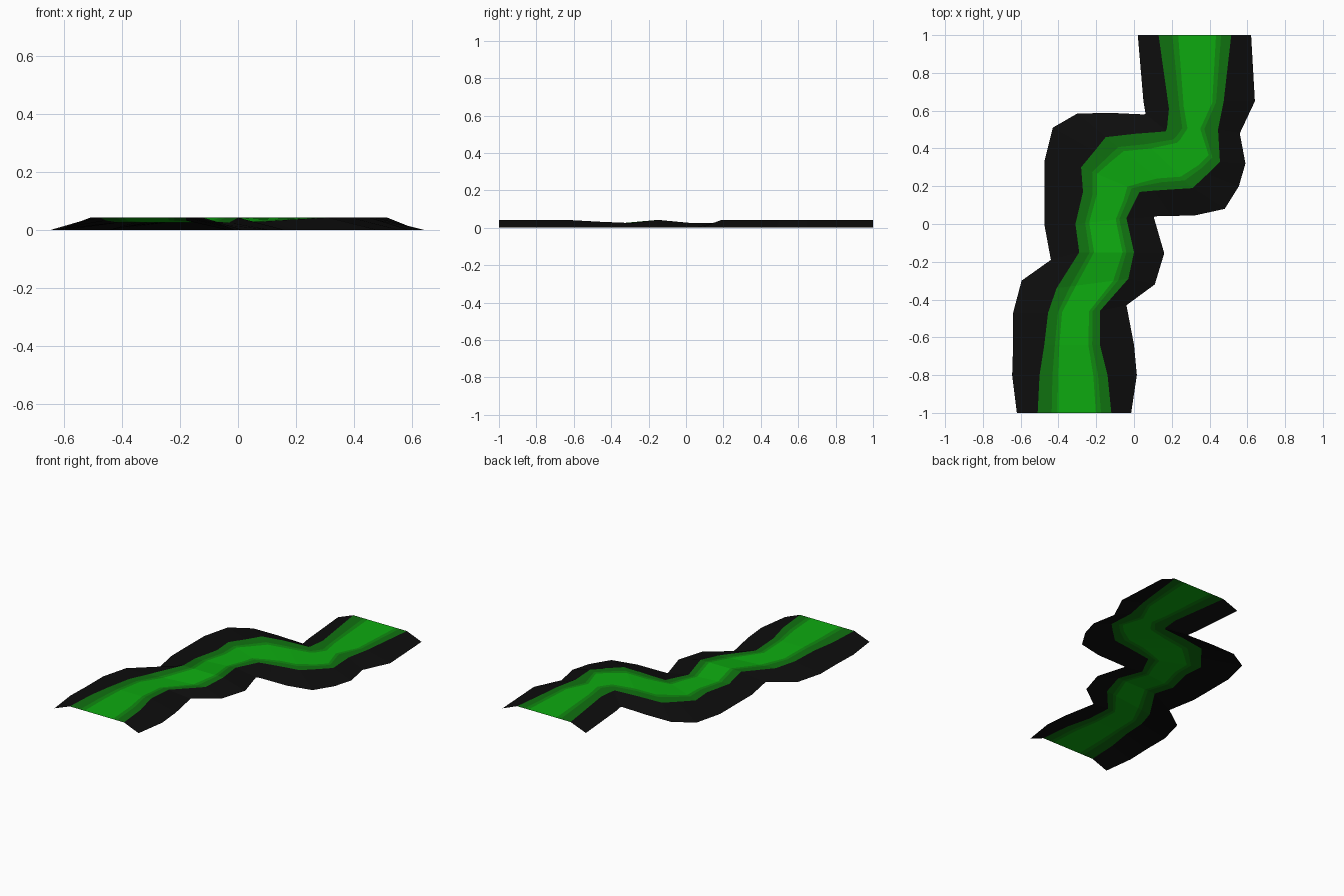
import bpy
import bmesh
from mathutils import Vector

if "Cube" in bpy.data.objects:
    bpy.data.objects.remove(bpy.data.objects["Cube"], do_unlink=True)


def make_material(name, colour):
    """One flat colour, shown both in the viewport and in a render."""
    material = bpy.data.materials.new(name)
    material.use_nodes = True
    material.diffuse_color = (*colour, 1)
    shader = material.node_tree.nodes["Principled BSDF"]
    shader.inputs["Base Color"].default_value = (*colour, 1)
    shader.inputs["Roughness"].default_value = 1
    return material


def make_edge(points, heights):
    """Turn plan points and row heights into one lengthwise edge."""
    return [Vector((x, y, z)) for (x, y), z in zip(points, heights)]


def make_strip(name, left_edge, right_edge, material):
    """Bridge two lengthwise edges with one row of upward-facing quads."""
    bm = bmesh.new()
    left = [bm.verts.new(point) for point in left_edge]
    right = [bm.verts.new(point) for point in right_edge]
    for i in range(len(left) - 1):
        bm.faces.new((left[i], right[i], right[i + 1], left[i + 1]))
    mesh = bpy.data.meshes.new(name)
    bm.to_mesh(mesh)
    bm.free()
    mesh.materials.append(material)
    strip = bpy.data.objects.new(name, mesh)
    bpy.context.collection.objects.link(strip)
    return strip


# Materials
bank_black = make_material("bank black", (.004, .004, .004))
deep_green = make_material("deep green", (.005, .165, .005))
middle_green = make_material("middle green", (.005, .25, .005))
bright_green = make_material("bright green", (.004, .4, .005))

# Winding plan, from the front end to the back end
left_foot = [
    (-.62, -1), (-.645, -.8), (-.64, -.64), (-.64, -.47), (-.595, -.3),
    (-.44, -.19), (-.475, 0), (-.475, .17), (-.475, .33), (-.43, .51),
    (-.3, .585), (-.12, .588), (.055, .58), (.06, .583), (.06, .59),
    (.05, .65), (.02, 1)]
left_shore = [
    (-.51, -1), (-.5, -.8), (-.475, -.64), (-.455, -.47), (-.41, -.34),
    (-.29, -.15), (-.31, 0), (-.27, .17), (-.28, .3), (-.21, .385),
    (-.15, .46), (.01, .478), (.165, .49), (.17, .495), (.175, .51),
    (.185, .61), (.13, 1)]
right_shore = [
    (-.12, -1), (-.14, -.8), (-.18, -.64), (-.18, -.46), (-.03, -.29),
    (0, -.15), (-.04, .03), (0, .11), (.03, .17), (.11, .177),
    (.2, .183), (.31, .19), (.39, .265), (.455, .33), (.445, .5),
    (.475, .65), (.515, 1)]
right_foot = [
    (-.015, -1), (.015, -.8), (0, -.64), (-.04, -.43), (.11, -.32),
    (.16, -.155), (.105, .035), (.11, .04), (.12, .041), (.2, .043),
    (.32, .045), (.48, .08), (.555, .2), (.59, .32), (.56, .48),
    (.64, .65), (.62, 1)]

# The water surface lies level, with shallow dips at the first bends
level = .042
rows = len(left_shore)
heights = [level] * rows
for row, dip in {3: .01, 4: .017, 6: .017, 7: .017, 8: .017, 9: .012, 10: .006}.items():
    heights[row] = level - dip
ground = [0] * rows

left_base = make_edge(left_foot, ground)
left_top = make_edge(left_shore, heights)
right_top = make_edge(right_shore, heights)
right_base = make_edge(right_foot, ground)

# Sloping banks
make_strip("left_bank", left_base, left_top, bank_black)
make_strip("right_bank", right_top, right_base, bank_black)

# Colour bands across the water, with the current pinched at one bend
normal_bands = (0, .19, .27, .79, .86, 1)
pinched_bands = (0, .3, .4, .65, .73, 1)
pinched_row = rows - 3


def band_edge(index):
    """Lengthwise edge between two neighbouring colour bands."""
    edge = []
    for row in range(rows):
        bands = pinched_bands if row == pinched_row else normal_bands
        edge.append(left_top[row].lerp(right_top[row], bands[index]))
    return edge


water_bands = [
    ("left_shallows", deep_green), ("left_current", middle_green),
    ("main_current", bright_green),
    ("right_current", middle_green), ("right_shallows", deep_green)]
for index, (name, material) in enumerate(water_bands):
    make_strip(name, band_edge(index), band_edge(index + 1), material)
